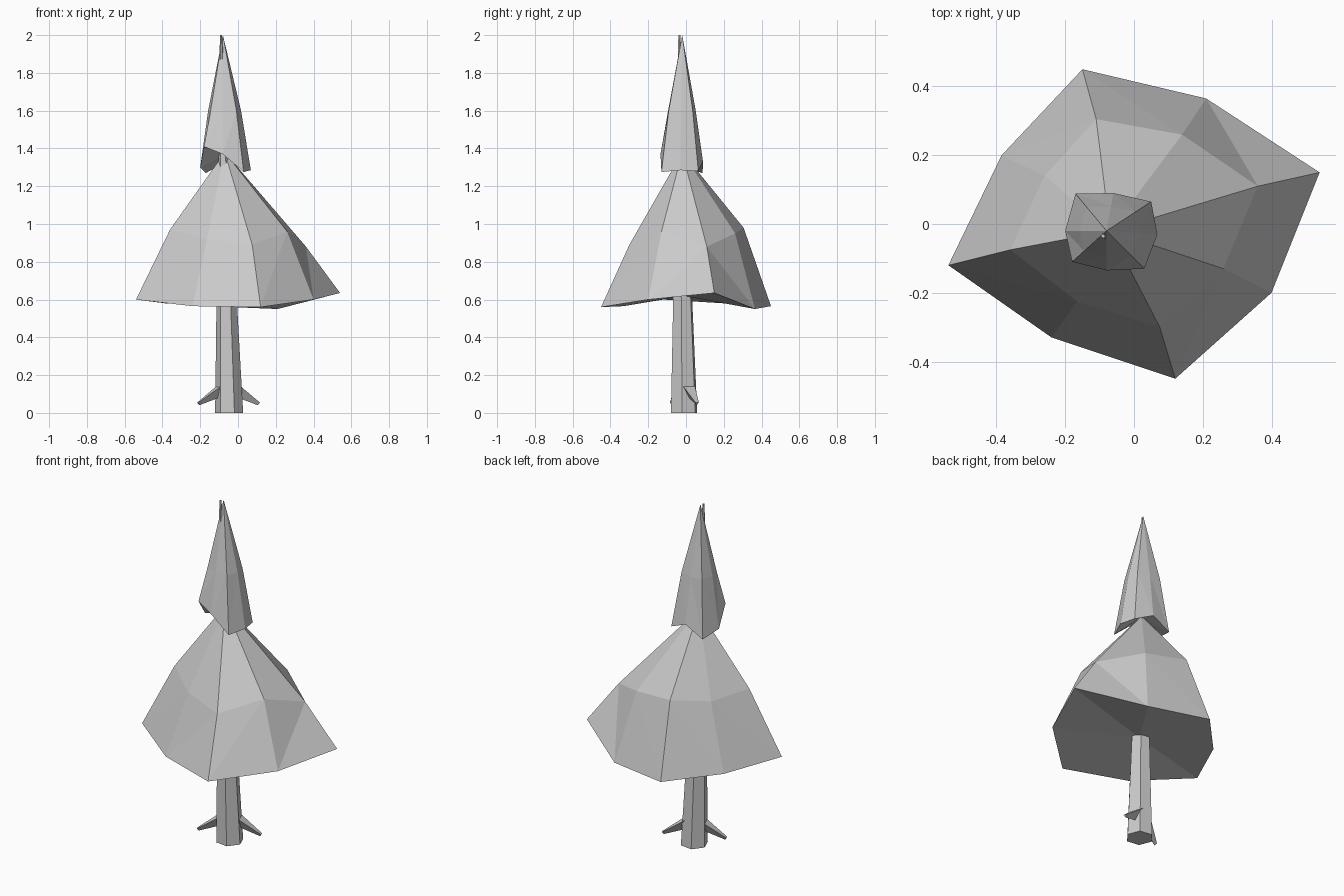
import bpy
import bmesh
import math
from mathutils import Vector

cube = bpy.data.objects.get("Cube")
if cube:
    bpy.data.objects.remove(cube, do_unlink=True)

grey = bpy.data.materials.new("plain grey")
grey.use_nodes = True
COLOUR = (0.6, 0.6, 0.6, 1)
grey.diffuse_color = COLOUR
grey.node_tree.nodes["Principled BSDF"].inputs["Base Color"].default_value = COLOUR


def finish(name, bm):
    bmesh.ops.recalc_face_normals(bm, faces=bm.faces[:])
    mesh = bpy.data.meshes.new(name)
    bm.to_mesh(mesh)
    bm.free()
    mesh.materials.append(grey)
    obj = bpy.data.objects.new(name, mesh)
    bpy.context.collection.objects.link(obj)
    return obj


def canopy(name, apex, middle, rim, hollow):
    """Faceted tent: apex, middle ring, uneven rim and a shallow hollow below."""
    bm = bmesh.new()
    top = bm.verts.new(apex)
    under = bm.verts.new(hollow)
    mid = [bm.verts.new(p) for p in middle]
    low = [bm.verts.new(p) for p in rim]
    n = len(rim)
    for i in range(n):
        j = (i + 1) % n
        bm.faces.new((top, mid[i], mid[j]))
        if i < n // 2:
            bm.faces.new((mid[i], low[i], mid[j]))
            bm.faces.new((low[i], low[j], mid[j]))
        else:
            bm.faces.new((mid[i], low[i], low[j]))
            bm.faces.new((mid[i], low[j], mid[j]))
        bm.faces.new((under, low[j], low[i]))
    return finish(name, bm)


def taper(name, start, end, r1, r2, sides, phase=0.0, level=False):
    """Closed tapered prism between two points."""
    start, end = Vector(start), Vector(end)
    axis = Vector((0, 0, 1)) if level else (end - start).normalized()
    side = Vector((1, 0, 0)) if level else axis.cross(Vector((0, 0, 1))).normalized()
    up = axis.cross(side)
    bm = bmesh.new()
    rings = []
    for centre, r in ((start, r1), (end, r2)):
        ring = []
        for k in range(sides):
            a = math.radians(phase) + math.tau * k / sides
            ring.append(bm.verts.new(centre + r * (math.cos(a) * side + math.sin(a) * up)))
        rings.append(ring)
        bm.faces.new(ring)
    for k in range(sides):
        m = (k + 1) % sides
        bm.faces.new((rings[0][k], rings[0][m], rings[1][m], rings[1][k]))
    return finish(name, bm)


# Trunk, running right up to a thin tip beside the crown
taper("trunk", (-0.047, -0.01, 0), (-0.09, -0.035, 2.0), 0.075, 0.006, 6, -8, True)

# Short stubs near the ground
taper("left_stub", (-0.02, 0.008, 0.132), (0.11, 0.058, 0.05), 0.042, 0.011, 3, 90)
taper("right_stub", (-0.08, -0.02, 0.132), (-0.21, -0.075, 0.05), 0.042, 0.011, 3, 90)

# Wide lower canopy
canopy(
    "lower_canopy", (-0.07, -0.02, 1.38),
    [(-0.36, -0.075, 0.97), (-0.165, -0.225, 0.92), (0.075, -0.30, 0.89), (0.26, -0.13, 0.96),
     (0.36, 0.11, 0.88), (0.14, 0.26, 0.95), (-0.11, 0.305, 0.98), (-0.26, 0.14, 0.95)],
    [(-0.54, -0.12, 0.60), (-0.24, -0.33, 0.565), (0.12, -0.45, 0.56), (0.40, -0.20, 0.60),
     (0.54, 0.15, 0.635), (0.21, 0.365, 0.55), (-0.15, 0.45, 0.565), (-0.385, 0.20, 0.58)],
    (-0.05, -0.015, 0.62))

# Narrow crown, its middle ring drawn in towards the apex
crown_apex = Vector((-0.08, -0.02, 2.0))
crown_rim = [(-0.20, -0.02, 1.30), (-0.18, -0.11, 1.41), (-0.08, -0.135, 1.37), (0.03, -0.13, 1.275),
             (0.068, -0.03, 1.285), (0.05, 0.065, 1.28), (-0.06, 0.09, 1.33), (-0.17, 0.088, 1.27)]
crown_mid = []
for p in crown_rim:
    q = crown_apex.lerp(Vector(p), 0.65)
    q.z = 1.6
    crown_mid.append(q)
canopy("crown", crown_apex, crown_mid, crown_rim, (-0.065, -0.02, 1.37))
